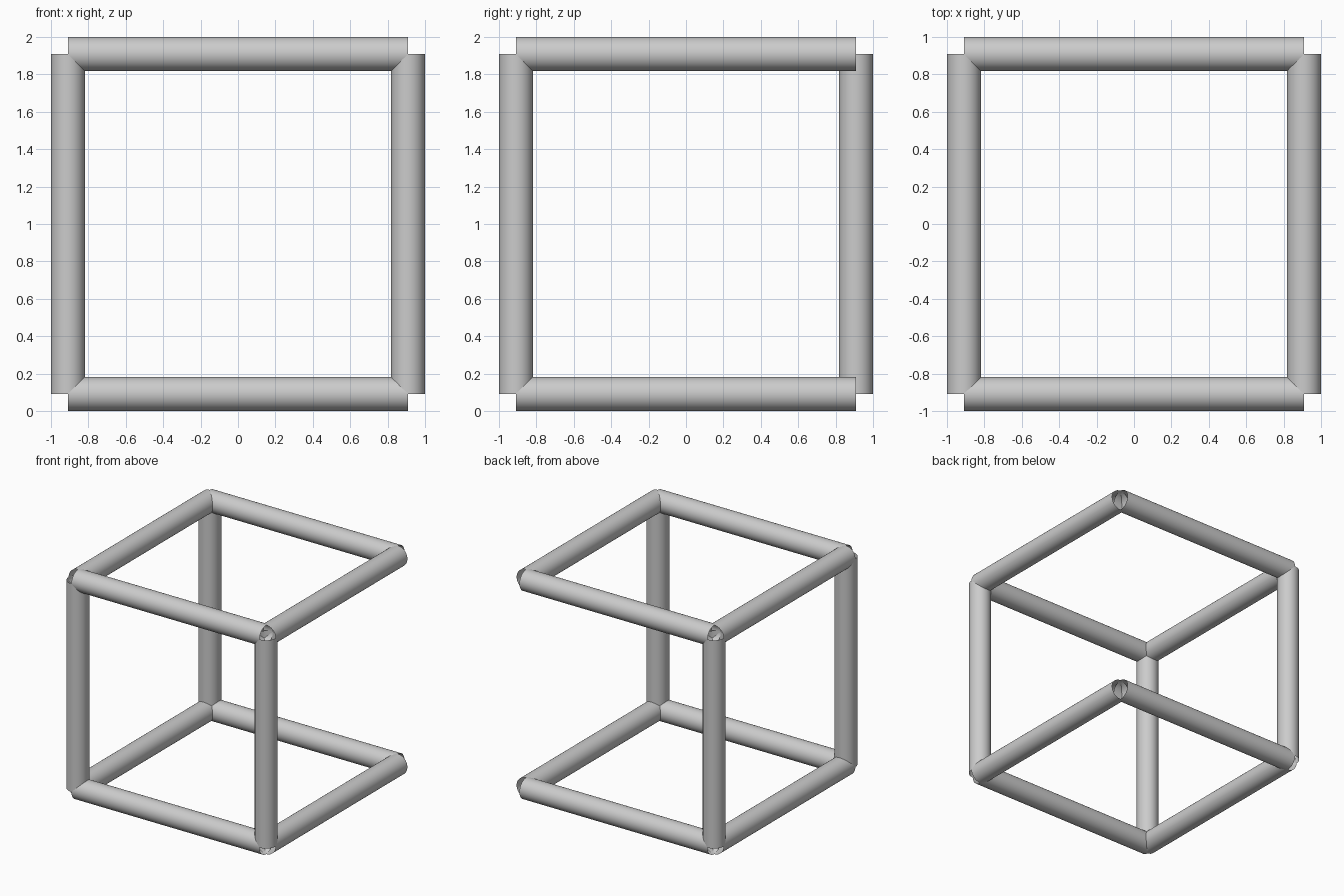
import bpy
from mathutils import Vector

if "Cube" in bpy.data.objects:
    bpy.data.objects.remove(bpy.data.objects["Cube"])

R = 1 / 11          # tube radius
C = 1 - R           # distance of tube axes from the cube centre


def tube(name, start, end):
    """Open-ended smooth round tube between two points."""
    a, b = Vector(start), Vector(end)
    d = b - a
    bpy.ops.mesh.primitive_cylinder_add(
        vertices=32, radius=R, depth=d.length, end_fill_type='NOTHING',
        location=(a + b) / 2, rotation=d.to_track_quat('Z', 'Y').to_euler())
    ob = bpy.context.object
    ob.name = name
    bpy.ops.object.shade_smooth_by_angle()


# square rings at bottom and top
for level, z in (("bottom", R), ("top", 2 - R)):
    for side, s in (("front", -C), ("back", C)):
        tube(f"{level}_{side}_bar", (-C, s, z), (C, s, z))
    for side, s in (("left", -C), ("right", C)):
        tube(f"{level}_{side}_bar", (s, -C, z), (s, C, z))

# three posts; the back right corner has none
for corner, x, y in (("front_left", -C, -C), ("front_right", C, -C), ("back_left", -C, C)):
    tube(f"{corner}_post", (x, y, R), (x, y, 2 - R))
